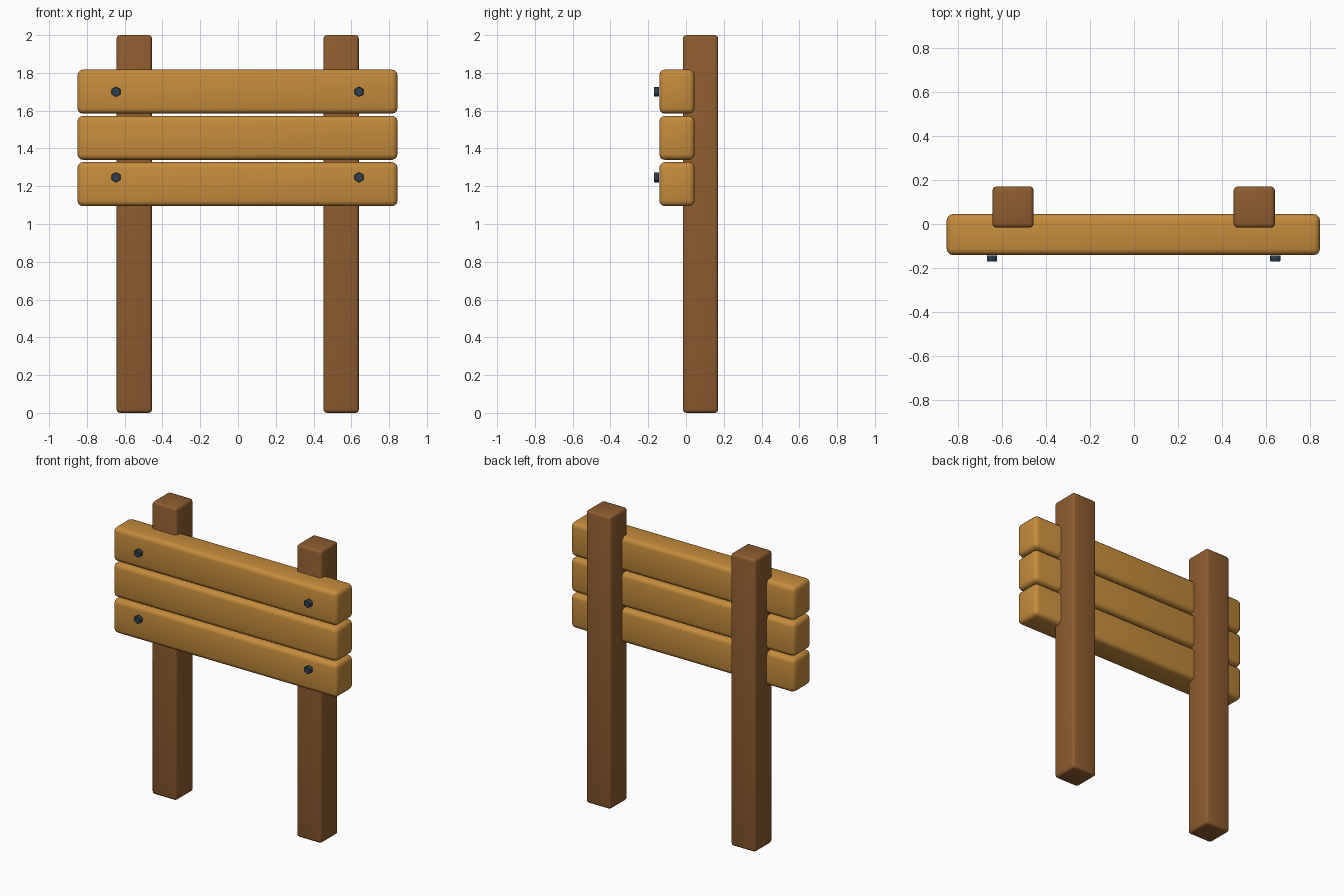
import bpy, math

if "Cube" in bpy.data.objects:
    bpy.data.objects.remove(bpy.data.objects["Cube"])


def material(name, rgb):
    m = bpy.data.materials.new(name)
    m.diffuse_color = (*rgb, 1)
    m.use_nodes = True
    m.node_tree.nodes["Principled BSDF"].inputs["Base Color"].default_value = m.diffuse_color
    return m


plank_wood = material("light_wood", (0.56, 0.262, 0.045))
post_wood = material("dark_wood", (0.27, 0.108, 0.029))
steel = material("dark_steel", (0.028, 0.05, 0.075))


def finish(ob, name, mat, bevel, segments):
    """Name, colour, round the edges and smooth."""
    ob.name = name
    ob.data.materials.append(mat)
    mod = ob.modifiers.new("Rounded edges", 'BEVEL')
    mod.width = bevel
    mod.segments = segments
    bpy.ops.object.modifier_apply(modifier=mod.name)
    bpy.ops.object.shade_smooth_by_angle(angle=math.radians(40))


def beam(name, centre, size, mat, bevel):
    bpy.ops.mesh.primitive_cube_add(size=1, location=centre)
    ob = bpy.context.object
    ob.scale = size
    bpy.ops.object.transform_apply(location=False, rotation=False, scale=True)
    finish(ob, name, mat, bevel, 3)


def bolt(name, x, z):
    bpy.ops.mesh.primitive_cylinder_add(
        vertices=6, radius=0.027, depth=0.028,
        location=(x, -0.156, z), rotation=(math.pi / 2, 0, 0))
    finish(bpy.context.object, name, steel, 0.002, 1)


# Two upright posts
for side, x in (("left", -0.549), ("right", 0.546)):
    beam(f"{side}_post", (x, 0.077, 1.0), (0.187, 0.187, 2.0), post_wood, 0.018)

# Three horizontal planks
for i, z in enumerate((1.211, 1.456, 1.701)):
    beam(f"plank_{i + 1}", (-0.003, -0.048, z), (1.695, 0.187, 0.233), plank_wood, 0.03)

# Hexagonal bolt heads on the top and bottom planks
for row, z in (("lower", 1.247), ("upper", 1.70)):
    for side, x in (("left", -0.645), ("right", 0.641)):
        bolt(f"{row}_{side}_bolt", x, z)
